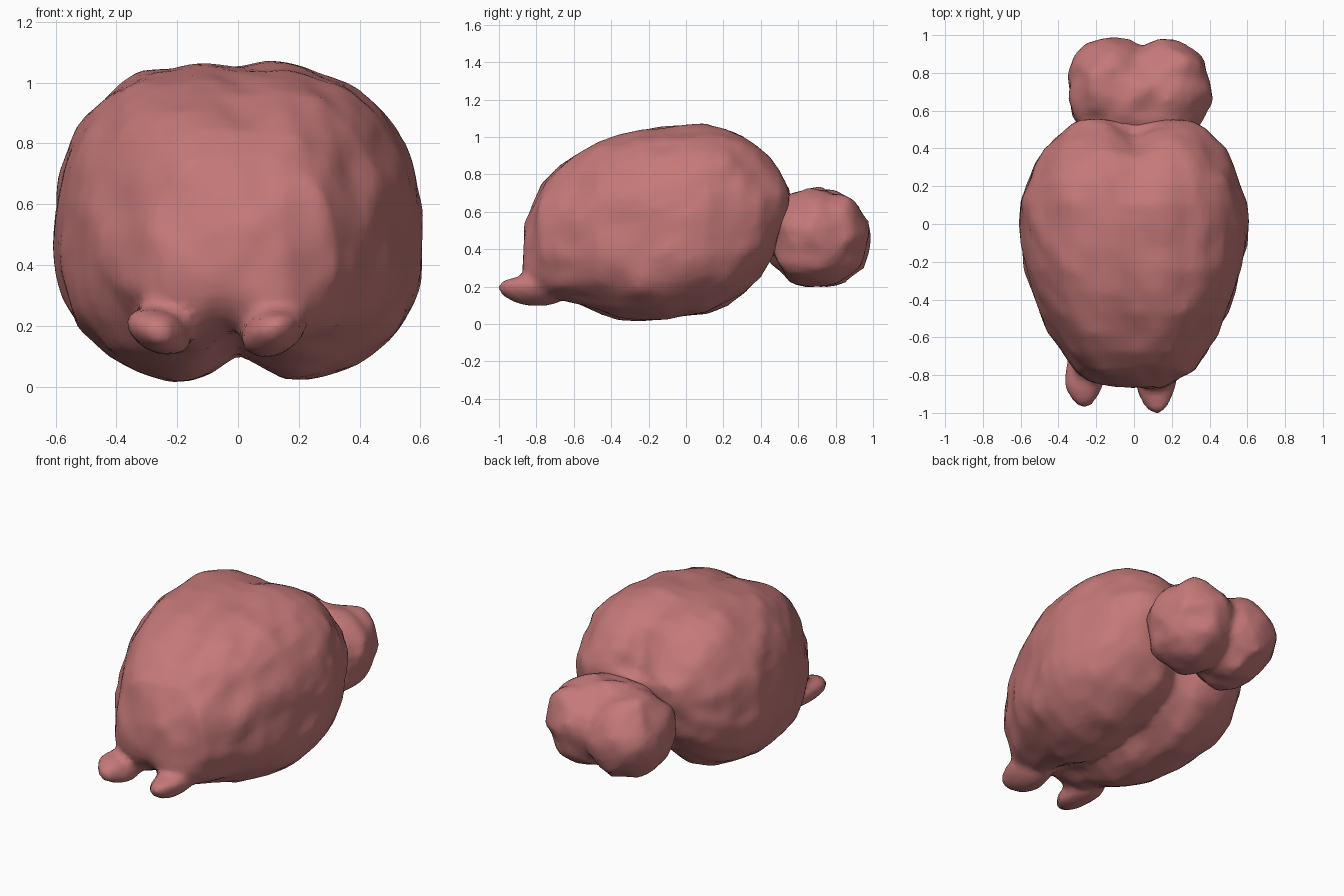
import bpy, bmesh, math
from mathutils import Vector, Matrix, noise

if "Cube" in bpy.data.objects:
    bpy.data.objects.remove(bpy.data.objects["Cube"])

mat = bpy.data.materials.new("dusty pink")
mat.diffuse_color = (0.56, 0.19, 0.19, 1)
mat.use_nodes = True
mat.node_tree.nodes["Principled BSDF"].inputs["Base Color"].default_value = mat.diffuse_color


def lump(co, scale, amount):
    """Uneven organic displacement."""
    return noise.noise_vector(co * scale + Vector((3.1, 7.7, 1.3))) * amount


def finish(bm, name, voxel):
    """Make the object; fuse overlapping pieces into one smooth skin."""
    bmesh.ops.recalc_face_normals(bm, faces=bm.faces)
    me = bpy.data.meshes.new(name)
    bm.to_mesh(me)
    bm.free()
    me.materials.append(mat)
    ob = bpy.data.objects.new(name, me)
    bpy.context.collection.objects.link(ob)
    mod = ob.modifiers.new("fuse", 'REMESH')
    mod.mode = 'VOXEL'
    mod.voxel_size = voxel
    mod.use_smooth_shade = True
    return ob


def ellipsoids(bm, parts, scale, amount, sub=3):
    """Add lumpy ellipsoids given as (centre, radii, tilt about y)."""
    for c, r, rot in parts:
        m = (Matrix.Translation(c) @ Matrix.Rotation(rot, 4, 'Y')
             @ Matrix.Diagonal((*r, 1)))
        made = bmesh.ops.create_icosphere(bm, subdivisions=sub, radius=1, matrix=m)
        for v in made["verts"]:
            v.co += lump(v.co, scale, amount)


# Main body: cross-sections (y, half width, bottom, top)
stations = [
    (-0.87, 0.09, 0.27, 0.42), (-0.855, 0.16, 0.20, 0.56),
    (-0.82, 0.24, 0.14, 0.67), (-0.77, 0.31, 0.11, 0.77),
    (-0.68, 0.385, 0.10, 0.86), (-0.58, 0.44, 0.08, 0.92),
    (-0.47, 0.50, 0.04, 0.985), (-0.36, 0.54, 0.01, 1.025),
    (-0.24, 0.575, 0.00, 1.055), (-0.12, 0.595, 0.005, 1.065),
    (0.0, 0.605, 0.03, 1.075), (0.11, 0.60, 0.045, 1.075),
    (0.22, 0.57, 0.09, 1.055), (0.31, 0.53, 0.15, 1.02),
    (0.39, 0.48, 0.23, 0.97), (0.45, 0.43, 0.34, 0.90),
    (0.50, 0.38, 0.46, 0.83), (0.54, 0.31, 0.56, 0.76),
    (0.555, 0.2, 0.62, 0.72)]
SEG = 64
bm = bmesh.new()
rings = []
for y, w, lo, hi in stations:
    ring = []
    h = hi - lo
    mid = lo + h * 0.43
    front = min(1, max(0, (-0.3 - y) / 0.35))
    for i in range(SEG):
        a = 2 * math.pi * i / SEG
        c, s = math.cos(a), math.sin(a)
        x = w * math.copysign(abs(c) ** (0.8 + 0.1 * front), c)
        t = math.copysign(abs(s) ** (0.8 + 0.1 * front), s)
        z = mid + t * ((hi - mid) if s > 0 else (mid - lo))
        # midline grooves below, above and behind
        g = math.exp(-(x / 0.10) ** 2)
        z += g * h * (0.11 * max(0, -s) - 0.03 * max(0, s))
        yy = y - 0.09 * g * min(1, max(0, (y - 0.3) / 0.2))
        # chin set back between the two nubs
        if y < -0.7:
            yy += 0.07 * math.exp(-((x + 0.07) / 0.1) ** 2) * min(1, max(0, (0.36 - z) / 0.15))
        co = Vector((x, yy, z))
        co += lump(co, 4.5, 0.02) + lump(co, 9, 0.018)
        ring.append(bm.verts.new(co))
    rings.append(ring)
for a, b in zip(rings, rings[1:]):
    for i in range(SEG):
        j = (i + 1) % SEG
        bm.faces.new((a[i], a[j], b[j], b[i]))
for ring in (rings[0], rings[-1]):
    cv = bm.verts.new(sum((v.co for v in ring), Vector()) / SEG)
    for i in range(SEG):
        bm.faces.new((ring[i], ring[(i + 1) % SEG], cv))

# Two small front nubs, fused to the body
ellipsoids(bm, [
    (Vector((-0.26, -0.79, 0.185)), (0.11, 0.185, 0.078), 0.4),
    (Vector((0.115, -0.80, 0.185)), (0.11, 0.20, 0.078), -0.4)], 7, 0.015)
finish(bm, "main_body_with_nubs", 0.025)

# Rear double lobe: two bulbs bridged across the top
bm = bmesh.new()
ellipsoids(bm, [
    (Vector((-0.11, 0.71, 0.46)), (0.25, 0.28, 0.27), 0.0),
    (Vector((0.17, 0.71, 0.46)), (0.245, 0.27, 0.27), 0.0),
    (Vector((0.03, 0.66, 0.51)), (0.38, 0.25, 0.215), 0.0)], 8, 0.04)
finish(bm, "rear_lobes", 0.025)
